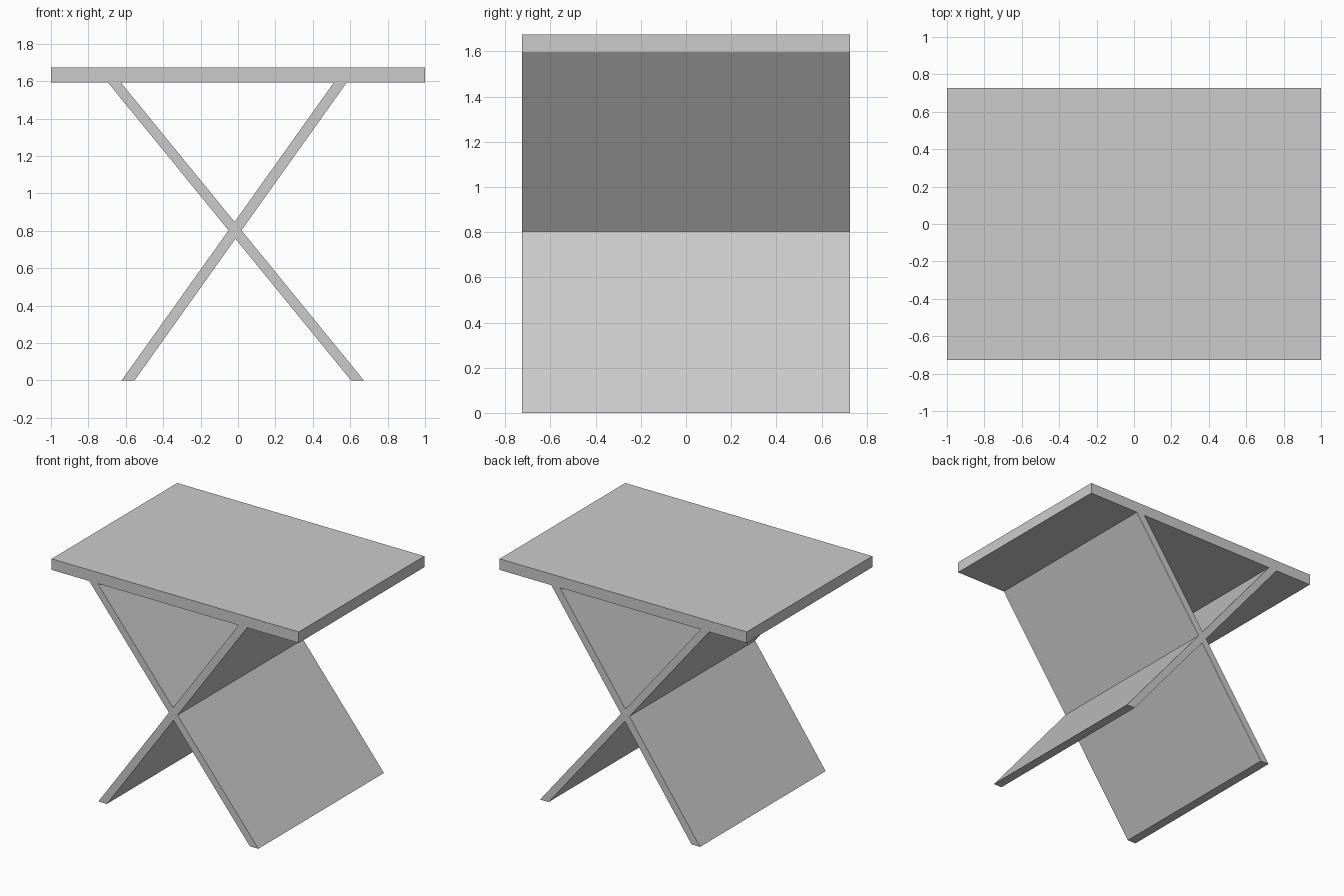
import bpy, bmesh
from mathutils import Vector
from mathutils.geometry import intersect_line_line_2d as _seg  # crossing of two segments

if "Cube" in bpy.data.objects:
    bpy.data.objects.remove(bpy.data.objects["Cube"])

HALF_Y = 0.726
TOP_LOW, TOP_HIGH = 1.593, 1.674


def extrude_profile(name, points):
    """Extrude an x-z outline through the full depth in y."""
    bm = bmesh.new()
    face = bm.faces.new([bm.verts.new((x, -HALF_Y, z)) for x, z in points])
    ext = bmesh.ops.extrude_face_region(bm, geom=[face])
    verts = [g for g in ext["geom"] if isinstance(g, bmesh.types.BMVert)]
    bmesh.ops.translate(bm, vec=(0, 2 * HALF_Y, 0), verts=verts)
    bmesh.ops.recalc_face_normals(bm, faces=bm.faces)
    mesh = bpy.data.meshes.new(name)
    bm.to_mesh(mesh)
    bm.free()
    obj = bpy.data.objects.new(name, mesh)
    bpy.context.collection.objects.link(obj)
    return obj


def cross(a, b):
    """Point where two straight leg edges meet."""
    return tuple(_seg(Vector(a[0]), Vector(a[1]), Vector(b[0]), Vector(b[1])))


def leg_edge(x_bottom, x_top):
    return (x_bottom, 0.0), (x_top, TOP_LOW)


# Tabletop slab
extrude_profile("tabletop", [(-1, TOP_LOW), (1, TOP_LOW), (1, TOP_HIGH), (-1, TOP_HIGH)])

# Crossed leg panels: left and right edges of each slanting board
fall_l, fall_r = leg_edge(0.604, -0.696), leg_edge(0.673, -0.627)
rise_l, rise_r = leg_edge(-0.622, 0.513), leg_edge(-0.553, 0.582)

# One X-shaped outline with clean joints at the crossing
extrude_profile("crossed_legs", [
    rise_l[0], rise_r[0], cross(rise_r, fall_l),
    fall_l[0], fall_r[0], cross(fall_r, rise_r),
    rise_r[1], rise_l[1], cross(rise_l, fall_r),
    fall_r[1], fall_l[1], cross(fall_l, rise_l),
])
